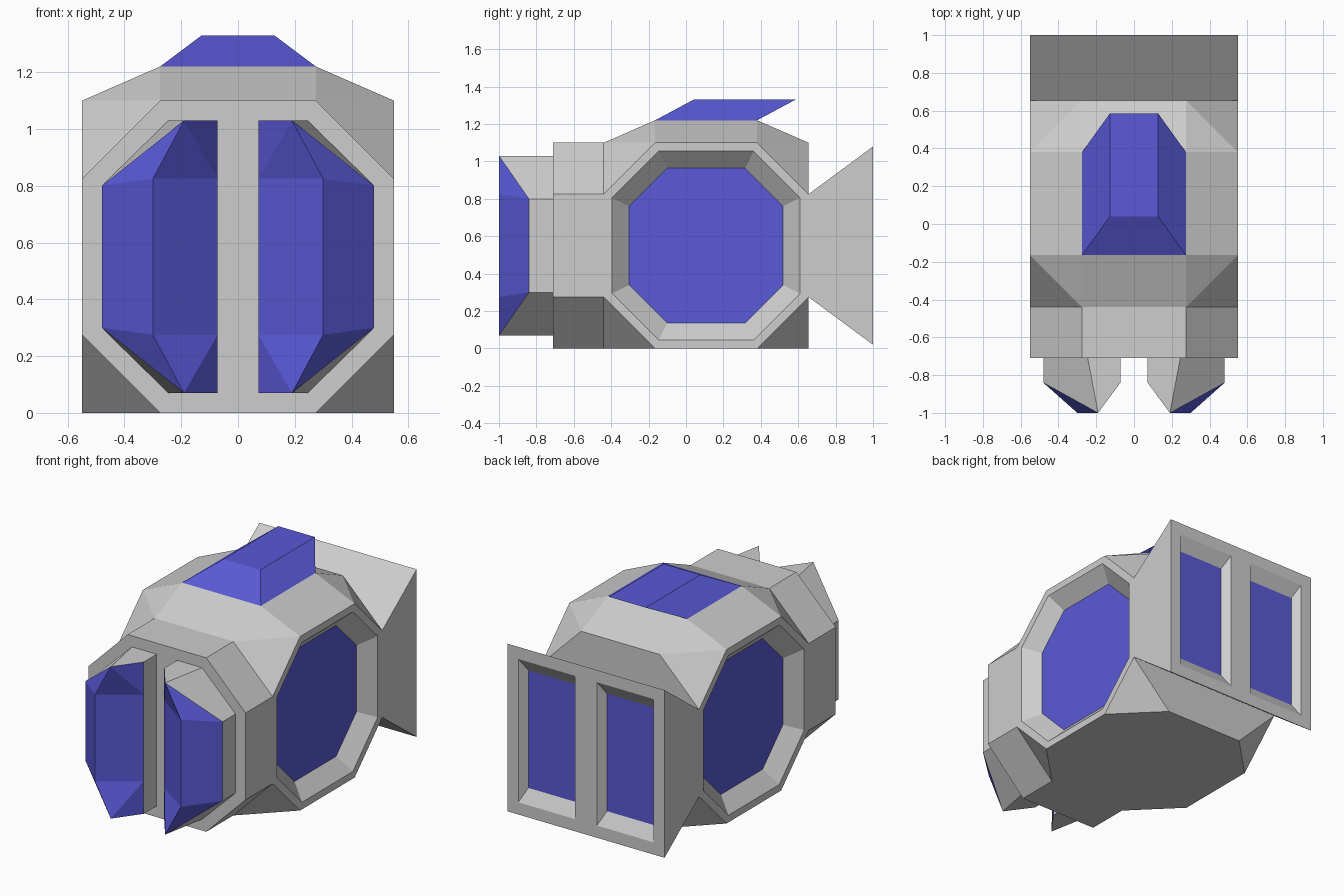
import bpy, bmesh
from mathutils import Vector

cube = bpy.data.objects.get("Cube")
if cube:
    bpy.data.objects.remove(cube, do_unlink=True)


def make_material(name, rgb):
    mat = bpy.data.materials.new(name)
    mat.use_nodes = True
    mat.diffuse_color = (*rgb, 1)
    mat.node_tree.nodes["Principled BSDF"].inputs["Base Color"].default_value = (*rgb, 1)
    return mat


GREY = make_material("light_grey", (0.61, 0.61, 0.61))
BLUE = make_material("blue", (0.10, 0.10, 0.68))


def finish(bm, name, mats=(GREY, BLUE), mirror=None, z=0):
    mesh = bpy.data.meshes.new(name)
    bm.to_mesh(mesh)
    bm.free()
    for mat in mats:
        mesh.materials.append(mat)
    obj = bpy.data.objects.new(name, mesh)
    obj.location.z = z
    bpy.context.collection.objects.link(obj)
    if mirror:
        mod = obj.modifiers.new("Mirror", 'MIRROR')
        mod.use_axis = mirror
    return obj


def hull(points):
    """Convex solid around the points, with coplanar faces joined."""
    bm = bmesh.new()
    for p in points:
        bm.verts.new(p)
    bmesh.ops.convex_hull(bm, input=bm.verts[:])
    bmesh.ops.dissolve_limit(bm, angle_limit=0.01, verts=bm.verts[:], edges=bm.edges[:])
    bmesh.ops.recalc_face_normals(bm, faces=bm.faces[:])
    bm.normal_update()
    return bm


def face_towards(bm, direction):
    direction = Vector(direction)
    flat = [f for f in bm.faces if f.normal.dot(direction) > 0.99]
    return max(flat, key=lambda f: f.calc_area())


def recess(bm, face, rim, depth, shrink=0.82):
    """Flat rim, then a tapered recess with a blue floor."""
    normal = face.normal.copy()
    bmesh.ops.inset_individual(bm, faces=[face], thickness=rim, use_even_offset=True)
    centre = face.calc_center_median()
    floor = bmesh.ops.extrude_discrete_faces(bm, faces=[face])["faces"][0]
    for v in floor.verts:
        v.co = centre + (v.co - centre) * shrink - normal * depth
    floor.material_index = 1
    bm.normal_update()


# Main proportions
W, H, CUT = 0.55, 1.10, 0.275
FRONT, BACK, ROOF = -0.44, 0.655, 1.22
Y0, Y1 = FRONT + CUT, BACK - CUT

# Body: a box with cut corners and a raised roof
points = []
for s in (-1, 1):
    for y_out, y_in in ((FRONT, Y0), (BACK, Y1)):
        for z_out, z_in in ((0, CUT), (H, H - CUT)):
            points += [(s * W, y_out, z_in), (s * W, y_in, z_out), (s * CUT, y_out, z_out)]
        points.append((s * CUT, y_in, ROOF))
bm = hull(points)
for s in (-1, 1):
    recess(bm, face_towards(bm, (s, 0, 0)), 0.045, 0.085)
finish(bm, "body")

# Neck: octagonal block in front of the body
bm = hull([(s * x, y, z) for s in (-1, 1) for y in (-0.71, FRONT)
           for x, z in ((CUT, 0), (W, CUT), (W, H - CUT), (CUT, H))])
finish(bm, "neck", (GREY,))

# Roof fin: tapered block swept backwards
bm = hull([(s * x, y + shift, z) for s in (-1, 1) for y in (Y0, Y1)
           for x, shift, z in ((CUT, 0, ROOF), (0.128, 0.205, 1.33))])
finish(bm, "roof_fin", (BLUE,))

# Tail: flared block with two recessed panels, built as one mirrored half
bm = hull([(x, y, z) for x in (0, W)
           for y, z in ((BACK, CUT), (BACK, H - CUT), (1.0, 0.02), (1.0, 1.08))])
recess(bm, face_towards(bm, (0, 1, 0)), 0.077, 0.05)
bmesh.ops.delete(bm, geom=[face_towards(bm, (-1, 0, 0))], context='FACES_ONLY')
finish(bm, "tail", mirror=(True, False, False))

# Front pods: one quarter, mirrored sideways and top to bottom
NECK_Y, MID_Y, TIP_Y = -0.71, -0.84, -1.0
IN, OUT, TOP, LOW = 0.072, 0.48, 0.48, 0.25
pod = {
    "back_in": (IN, NECK_Y, TOP), "back_mid": (0.245, NECK_Y, TOP),
    "back_out": (OUT, NECK_Y, LOW), "back_out0": (OUT, NECK_Y, 0),
    "back_in0": (IN, NECK_Y, 0), "top_in": (IN, MID_Y, TOP),
    "tip": (0.19, TIP_Y, TOP), "out": (OUT, MID_Y, LOW), "out0": (OUT, MID_Y, 0),
    "ridge": (0.30, TIP_Y, CUT), "ridge0": (0.30, TIP_Y, 0),
    "in": (IN, MID_Y, CUT), "in0": (IN, MID_Y, 0),
}
grey_faces = ["back_in back_mid tip top_in", "back_mid back_out out tip",
              "back_out back_out0 out0 out", "back_in top_in in in0 back_in0"]
blue_faces = ["tip out ridge", "out out0 ridge0 ridge", "ridge ridge0 in0 in",
              "tip ridge in", "tip in top_in"]
bm = bmesh.new()
verts = {key: bm.verts.new(co) for key, co in pod.items()}
for index, group in enumerate((grey_faces, blue_faces)):
    for corners in group:
        face = bm.faces.new([verts[key] for key in reversed(corners.split())])
        face.material_index = index
finish(bm, "front_pods", mirror=(True, False, True), z=H / 2)
